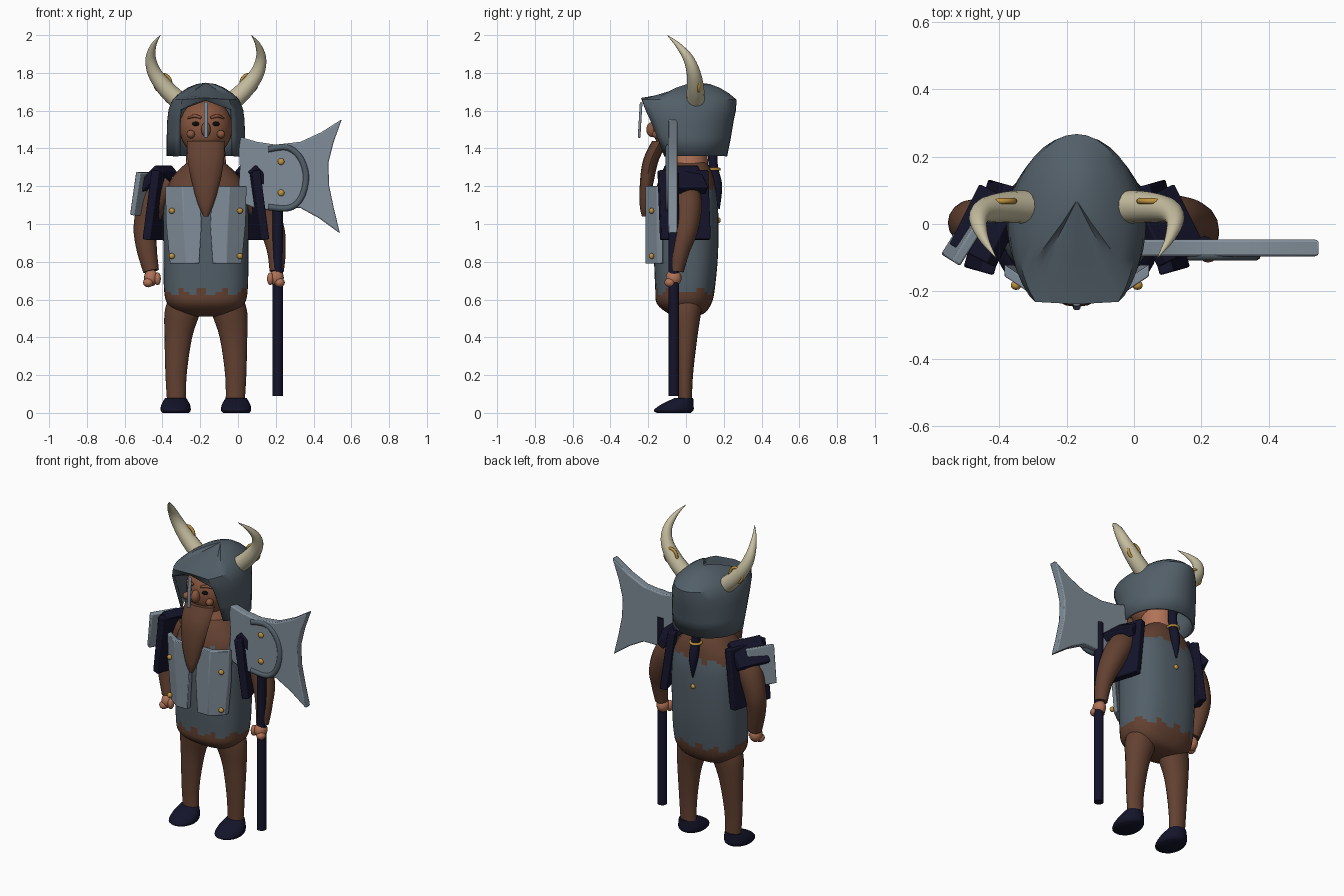
import bpy, bmesh, math
from mathutils import Vector, Matrix

if "Cube" in bpy.data.objects:
    bpy.data.objects.remove(bpy.data.objects["Cube"])

C = -0.17  # body centre line


def material(name, rgb):
    m = bpy.data.materials.new(name)
    m.diffuse_color = (*rgb, 1)
    m.use_nodes = True
    m.node_tree.nodes["Principled BSDF"].inputs["Base Color"].default_value = m.diffuse_color
    return m


STEEL = material("dark_steel", (0.085, 0.115, 0.14))
PLATE = material("light_steel", (0.22, 0.27, 0.32))
NAVY = material("navy_leather", (0.007, 0.007, 0.024))
BROWN = material("brown_cloth", (0.125, 0.053, 0.031))
FACE = material("face_skin", (0.25, 0.095, 0.05))
SKIN = material("hand_skin", (0.44, 0.17, 0.095))
HORN = material("horn", (0.56, 0.51, 0.35))
GOLD = material("gold", (0.52, 0.29, 0.05))
BLACK = material("eye_black", (0.004, 0.004, 0.006))


def finish(name, bm, mat, angle=40, normals=True):
    if normals:
        bmesh.ops.recalc_face_normals(bm, faces=bm.faces[:])
    me = bpy.data.meshes.new(name)
    bm.to_mesh(me)
    bm.free()
    me.materials.append(mat)
    me.shade_smooth()
    me.set_sharp_from_angle(angle=math.radians(angle))
    ob = bpy.data.objects.new(name, me)
    bpy.context.collection.objects.link(ob)
    return ob


def loft(name, rings, mat, angle=40):
    """Skin closed rings of points and cap both ends."""
    bm = bmesh.new()
    vs = [[bm.verts.new(p) for p in r] for r in rings]
    n = len(vs[0])
    for a, b in zip(vs, vs[1:]):
        for i in range(n):
            bm.faces.new((a[i], a[(i + 1) % n], b[(i + 1) % n], b[i]))
    bm.faces.new(vs[0])
    bm.faces.new(vs[-1])
    return finish(name, bm, mat, angle)


def spline(keys, steps):
    """Catmull-Rom interpolation of value tuples."""
    k = [Vector(v) for v in keys]
    out = []
    for i in range(len(k) - 1):
        p0, p1, p2, p3 = k[max(i - 1, 0)], k[i], k[i + 1], k[min(i + 2, len(k) - 1)]
        for j in range(steps):
            t = j / steps
            out.append(0.5 * (2 * p1 + (p2 - p0) * t + (2 * p0 - 5 * p1 + 4 * p2 - p3) * t * t
                              + (3 * p1 - p0 - 3 * p2 + p3) * t ** 3))
    return out + [k[-1]]


def tube(name, keys, mat, n=16, steps=5):
    """Round tube through (x, y, z, radius) keys."""
    pts = spline(keys, steps)
    rings = []
    for i, p in enumerate(pts):
        d = pts[min(i + 1, len(pts) - 1)].xyz - pts[max(i - 1, 0)].xyz
        ref = Vector((0, 1, 0)) if abs(d.normalized().y) < 0.9 else Vector((1, 0, 0))
        u = d.cross(ref).normalized()
        v = d.cross(u).normalized()
        r = max(p.w, 0.001)
        rings.append([p.xyz + r * (u * math.cos(a) + v * math.sin(a))
                      for a in (2 * math.pi * j / n for j in range(n))])
    return loft(name, rings, mat, 50)


def stack(name, keys, mat, n=32, power=1.0, steps=4):
    """Horizontal oval sections given as (z, x, y, rx); ry comes from the fifth value."""
    rings = []
    A = spline([k[:4] for k in keys], steps)
    B = spline([(k[4], 0, 0) for k in keys], steps)
    f = lambda t: math.copysign(abs(t) ** power, t)
    for a, b in zip(A, B):
        rings.append([(a[1] + a[3] * f(math.cos(w)), a[2] + b[0] * f(math.sin(w)), a[0])
                      for w in (2 * math.pi * j / n for j in range(n))])
    return loft(name, rings, mat, 60)


def ball(name, loc, rad, mat, seg=16):
    bm = bmesh.new()
    bmesh.ops.create_uvsphere(bm, u_segments=seg, v_segments=seg // 2, radius=1,
                              matrix=Matrix.Translation(loc) @ Matrix.Diagonal((*rad, 1)))
    return finish(name, bm, mat, 60)


def bevel(ob, w):
    m = ob.modifiers.new("bevel", "BEVEL")
    m.width = w
    m.segments = 2


def slab(name, centre, t, up, size, mat):
    """Box whose width runs along t and height along up."""
    t, up = Vector(t).normalized(), Vector(up).normalized()
    nrm = t.cross(up).normalized()
    up = nrm.cross(t)
    m = Matrix((t, nrm, up)).transposed().to_4x4()
    bm = bmesh.new()
    bmesh.ops.create_cube(bm, size=1, matrix=Matrix.Translation(centre) @ m @ Matrix.Diagonal((*size, 1)))
    ob = finish(name, bm, mat, 30)
    bevel(ob, 0.006)
    return ob


def ring(name, centre, a, b, r, mat, flat):
    """Oval ring in the xz plane, or the xy plane when flat."""
    n = 24
    bm = bmesh.new()
    rows = []
    for i in range(n):
        w = 2 * math.pi * i / n
        row = []
        for j in range(8):
            q = 2 * math.pi * j / 8
            k = r * math.cos(q)
            x, h, d = (a + k) * math.cos(w), (b + k) * math.sin(w), r * math.sin(q)
            row.append(bm.verts.new(Vector(centre) + Vector((x, h, d) if flat else (x, d, h))))
        rows.append(row)
    for i in range(n):
        p, q = rows[i], rows[(i + 1) % n]
        for j in range(8):
            bm.faces.new((p[j], p[(j + 1) % 8], q[(j + 1) % 8], q[j]))
    return finish(name, bm, mat, 60)


# Torso: steel tunic with ragged edges over brown cloth
torso = stack("torso", [(0.51, C, 0, 0.07, 0.05), (0.53, C, 0, 0.15, 0.10), (0.58, C, -0.01, 0.205, 0.145),
                        (0.66, C, -0.005, 0.222, 0.158), (0.85, C, 0, 0.225, 0.17), (1.08, C, 0, 0.225, 0.17),
                        (1.2, C, 0, 0.205, 0.155), (1.28, C, 0.01, 0.15, 0.125), (1.34, C, 0.02, 0.08, 0.08)],
              BROWN, n=40, power=0.8, steps=6)
torso.data.materials.append(STEEL)
for i, f in enumerate(torso.data.polygons):
    rag = 0.015 * math.sin(f.center.x * 60)
    if 0.64 + rag < f.center.z < 1.19 + rag:
        f.material_index = 1

# Legs and shoes
for s, side in ((-1, "left"), (1, "right")):
    stack(side + "_leg", [(0.05, C + s * 0.155, -0.005, 0.05, 0.036), (0.2, C + s * 0.158, -0.005, 0.056, 0.042),
                          (0.4, C + s * 0.146, 0, 0.073, 0.06), (0.53, C + s * 0.125, 0, 0.094, 0.08),
                          (0.6, C + s * 0.115, 0, 0.085, 0.09)], BROWN, n=20)
    stack(side + "_shoe", [(0, C + s * 0.16, -0.065, 0.07, 0.09), (0.015, C + s * 0.16, -0.065, 0.08, 0.105),
                           (0.045, C + s * 0.16, -0.045, 0.075, 0.085), (0.08, C + s * 0.16, -0.01, 0.055, 0.048)],
          NAVY, n=24)

# Arms and hands
tube("left_arm", [(-0.36, 0, 1.22, 0.05), (-0.44, 0, 1.13, 0.075), (-0.487, 0.005, 1.0, 0.065),
                  (-0.485, -0.01, 0.88, 0.055), (-0.46, -0.03, 0.75, 0.042)], BROWN)
tube("right_arm", [(0.02, 0, 1.22, 0.05), (0.11, 0.01, 1.12, 0.075), (0.178, 0, 0.98, 0.066),
                   (0.203, -0.03, 0.86, 0.05), (0.205, -0.05, 0.75, 0.038)], BROWN)
for hx, hy, side, s in ((-0.46, -0.04, "left", 1), (0.205, -0.065, "right", -1)):
    ball(side + "_hand", (hx, hy, 0.715), (0.038, 0.042, 0.045), SKIN)
    ball(side + "_thumb", (hx + s * 0.034, hy - 0.02, 0.71), (0.018, 0.022, 0.034), SKIN, 12)
    ball(side + "_fingers", (hx - s * 0.015, hy - 0.02, 0.69), (0.028, 0.03, 0.025), SKIN, 12)

# Shoulder guards
for s, side in ((-1, "left"), (1, "right")):
    slab(side + "_shoulder_guard", (C + s * 0.255, -0.01, 1.1), (s * 0.27, -0.96, 0), (-s * 0.14, 0, 1),
         (0.27, 0.045, 0.37), NAVY)
    slab(side + "_shoulder_cap", (C + s * 0.265, -0.005, 1.235), (s * 0.45, -0.9, 0), (-s * 0.6, 0, 0.5),
         (0.2, 0.05, 0.17), NAVY)
slab("left_outer_guard", (-0.5, -0.035, 1.16), (-0.5, -0.8, 0), (0.2, 0, 1), (0.17, 0.03, 0.23), PLATE)

# Chest plates, folded along a vertical crease, with bolts
for s, side in ((-1, "left"), (1, "right")):
    rings = []
    for z, inner, outer in ((0.79, 0.035, 0.19), (1.0, 0.022, 0.21), (1.2, 0.035, 0.215)):
        mid = (inner + outer) / 2
        front = [(inner, -0.215), (mid, -0.215), (outer, -0.155)]
        rings.append([(C + s * x, y, z) for x, y in front]
                     + [(C + s * x, y + 0.035, z) for x, y in reversed(front)])
    bevel(loft(side + "_chest_plate", rings, PLATE, 15), 0.004)
    for z in (0.83, 1.07):
        ball(side + "_chest_bolt", (C + s * 0.18, -0.182, z), (0.016, 0.014, 0.016), GOLD, 12)

# Neck, head and face
stack("neck", [(1.27, C, 0.02, 0.11, 0.1), (1.42, C, 0.01, 0.1, 0.1)], SKIN, n=24)
ball("head", (C, -0.025, 1.51), (0.14, 0.15, 0.155), FACE, 32)
ball("nose", (C, -0.18, 1.5), (0.025, 0.03, 0.04), FACE)
for s, side in ((-1, "left"), (1, "right")):
    ball(side + "_cheek", (C + s * 0.08, -0.155, 1.475), (0.022, 0.024, 0.022), FACE)
    ball(side + "_eye", (C + s * 0.053, -0.162, 1.53), (0.02, 0.012, 0.012), BLACK, 12)
    tube(side + "_eyebrow", [(C + s * 0.025, -0.168, 1.562, 0.007), (C + s * 0.06, -0.16, 1.572, 0.009),
                             (C + s * 0.095, -0.135, 1.56, 0.005)], FACE, n=8)
stack("beard", [(1.04, C, -0.222, 0.012, 0.012), (1.1, C, -0.22, 0.04, 0.025), (1.22, C, -0.208, 0.075, 0.036),
                (1.34, C, -0.185, 0.096, 0.042), (1.44, C, -0.135, 0.1, 0.045)], BROWN, n=12)

# Helmet: open-fronted wall, gabled brow and ridged crown
N, PHI = 28, math.radians(135)
peak = Vector((C, 0.07, 1.74))
bm = bmesh.new()
rows = []
for z, half, back, front in ((1.36, 0.2, 0.21, -0.11), (1.46, 0.2, 0.23, -0.148), (1.55, 0.197, 0.245, -0.185),
                             (1.605, 0.19, 0.257, -0.21), (1.655, 0.17, 0.26, -0.225)):
    ry = (back - front) / (1 + 0.707)
    rows.append([bm.verts.new((C + half * math.sin(p), back - ry + ry * math.cos(p), z))
                 for p in (PHI * (2 * i / N - 1) for i in range(N + 1))])
for a, b in zip(rows, rows[1:]):
    for i in range(N):
        bm.faces.new((a[i], b[i], b[i + 1], a[i + 1]))
tip = bm.verts.new((C, -0.235, 1.66))
for lo, hi in ((rows[-2][0], rows[-1][0]), (rows[-2][-1], rows[-1][-1])):
    bm.faces.new((lo, hi, tip))
rim = rows[-1] + [tip]
last = rim
for k in (0.8, 0.55, 0.28):
    new = []
    for v in rim:
        p = peak.lerp(v.co, k)
        if v.co.y > -0.15:  # round the crown, keep the front flat
            p.z = v.co.z + (peak.z - v.co.z) * (1 - k * k)
        if v is tip:
            p.z -= 0.012 * k
        new.append(bm.verts.new(p))
    for i in range(len(rim)):
        j = (i + 1) % len(rim)
        bm.faces.new((last[i], last[j], new[j], new[i]))
    last = new
top = bm.verts.new(peak)
for i in range(len(last)):
    bm.faces.new((last[i], last[(i + 1) % len(last)], top))
shell = finish("helmet", bm, STEEL, 35).modifiers.new("thickness", "SOLIDIFY")
shell.thickness = 0.016
shell.offset = 0
slab("nose_guard", (C, -0.243, 1.55), (1, 0, 0), (0, 0.06, 1), (0.022, 0.014, 0.19), PLATE)

# Horns with gold rings
for s, side in ((-1, "left"), (1, "right")):
    tube(side + "_horn", [(C + s * 0.13, 0.05, 1.64, 0.05), (C + s * 0.21, 0.05, 1.715, 0.046),
                          (C + s * 0.272, 0.04, 1.80, 0.037), (C + s * 0.292, 0.01, 1.88, 0.027),
                          (C + s * 0.275, -0.045, 1.95, 0.014), (C + s * 0.24, -0.1, 2.0, 0.001)], HORN)
    ring(side + "_horn_ring", (C + s * 0.228, 0.068, 1.745), 0.042, 0.046, 0.009, GOLD, False)

# Back braid with clasp and bead
tube("braid", [(C, 0.14, 1.4, 0.026), (C, 0.145, 1.3, 0.026), (C, 0.165, 1.2, 0.028), (C, 0.175, 1.08, 0.004)], NAVY, n=10)
ring("braid_clasp", (C, 0.145, 1.29), 0.032, 0.032, 0.008, GOLD, True)
ball("braid_bead", (C, 0.172, 1.02), (0.015, 0.012, 0.015), GOLD, 12)

# Axe: shaft, blade, socket hoop and bolts
tube("axe_shaft", [(0.21, -0.064, 0.09, 0.028), (0.21, -0.064, 1.27, 0.028)], NAVY, n=12, steps=1)
outline = [(0.55, 1.555), (0.505, 1.43), (0.478, 1.32), (0.483, 1.2), (0.508, 1.08), (0.54, 0.95), (0.43, 1.03),
           (0.33, 1.085), (0.23, 1.085), (0.12, 1.07), (0.0, 1.12), (0.01, 1.3), (0.0, 1.465), (0.1, 1.435),
           (0.2, 1.42), (0.33, 1.435), (0.44, 1.485)]
blade = loft("axe_blade", [[(x, y, z) for x, z in outline] for y in (-0.096, -0.046)], PLATE, 30)
bevel(blade, 0.007)
tube("axe_hoop", [(0.16, -0.092, 1.395, 0.017), (0.26, -0.092, 1.405, 0.017), (0.33, -0.092, 1.35, 0.017),
                  (0.36, -0.092, 1.25, 0.017), (0.335, -0.092, 1.14, 0.017), (0.27, -0.092, 1.085, 0.017),
                  (0.16, -0.092, 1.09, 0.017)], STEEL, n=10)
for z in (1.165, 1.33):
    ball("axe_bolt", (0.228, -0.097, z), (0.018, 0.012, 0.018), GOLD, 12)
